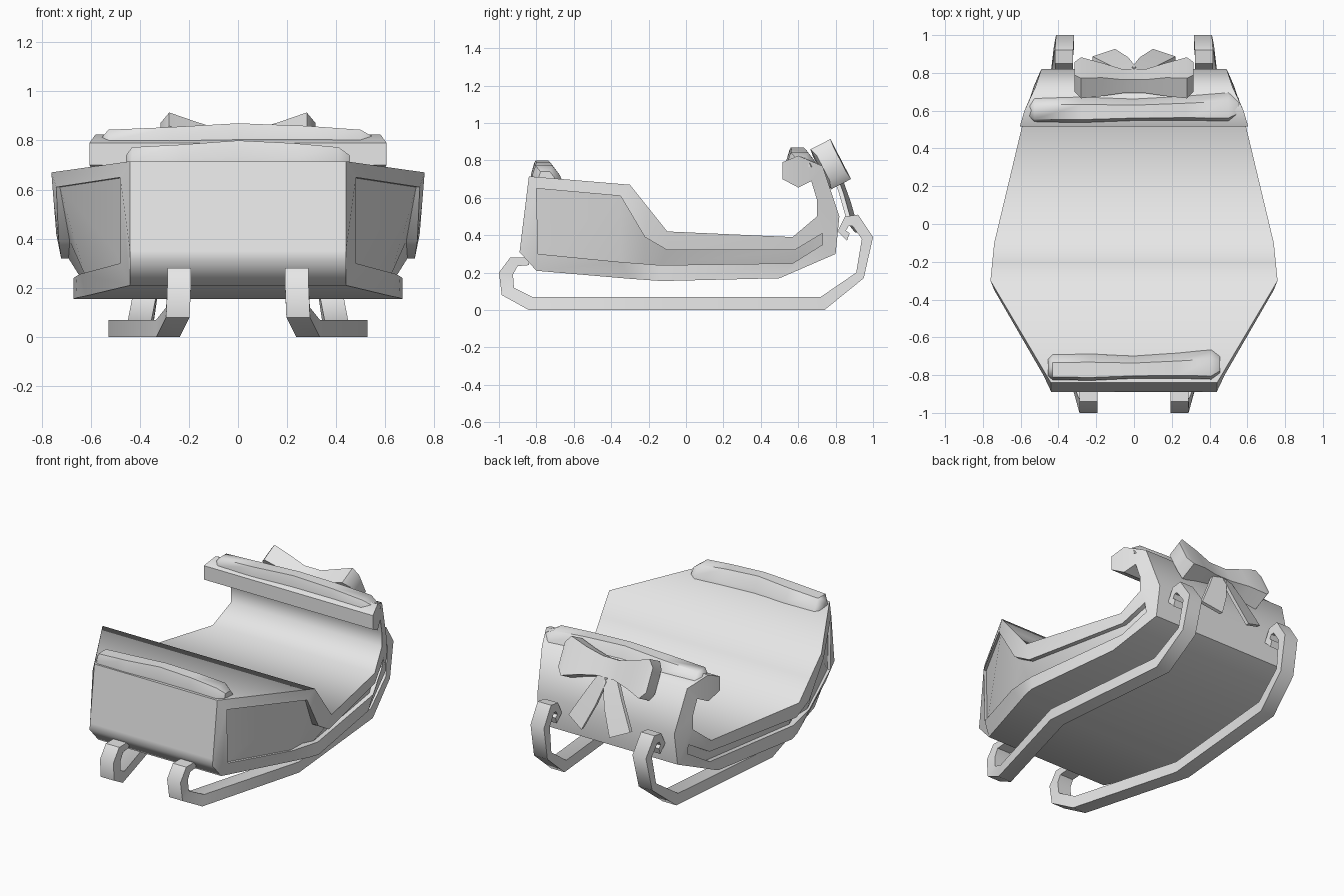
import bpy, bmesh, math
from mathutils import Vector

cube = bpy.data.objects.get("Cube")
if cube:
    bpy.data.objects.remove(cube)

grey = bpy.data.materials.new("light_grey")
grey.use_nodes = True
grey.diffuse_color = (0.8, 0.8, 0.8, 1)
grey.node_tree.nodes["Principled BSDF"].inputs["Base Color"].default_value = (0.8, 0.8, 0.8, 1)


def finish(name, bm, angle=40):
    bmesh.ops.recalc_face_normals(bm, faces=bm.faces)
    mesh = bpy.data.meshes.new(name)
    bm.to_mesh(mesh)
    bm.free()
    mesh.materials.append(grey)
    obj = bpy.data.objects.new(name, mesh)
    bpy.context.collection.objects.link(obj)
    bpy.ops.object.select_all(action='DESELECT')
    obj.select_set(True)
    bpy.context.view_layer.objects.active = obj
    bpy.ops.object.shade_smooth_by_angle(angle=math.radians(angle))


def loft(name, rings, angle=40):
    """Skin a row of equal rings and close both ends."""
    bm = bmesh.new()
    rows = [[bm.verts.new(p) for p in ring] for ring in rings]
    n = len(rows[0])
    for a, b in zip(rows, rows[1:]):
        for i in range(n):
            j = (i + 1) % n
            bm.faces.new((a[i], a[j], b[j], b[i]))
    bm.faces.new(rows[0])
    bm.faces.new(rows[-1][::-1])
    finish(name, bm, angle)


# Sleigh body: stations from front to curled back, as (half width, y, z)
top = [(.44, -.84, .715), (.76, -.30, .67), (.75, -.20, .545), (.74, -.10, .42), (.58, .57, .39),
       (.54, .70, .50), (.54, .70, .59), (.55, .67, .69), (.58, .60, .655), (.605, .515, .70)]
bottom = [(.44, -.80, .21), (.62, -.30, .167), (.655, -.20, .16), (.67, -.13, .155), (.58, .50, .17),
          (.50, .80, .30), (.49, .82, .50), (.52, .73, .77), (.58, .60, .825), (.605, .515, .79)]
nose = [(.44, -.885, .35), (.44, -.89, .31)]
# Recessed panel border on the flank, and how deep the panel sits at each point
panel_top = [(.48, -.80, .65), (.74, -.35, .61), (.73, -.22, .39), (.72, -.10, .32),
             (.575, .58, .32), (.53, .73, .41)]
panel_bottom = [(.48, -.79, .30), (.64, -.35, .257), (.66, -.22, .247), (.67, -.14, .24),
                (.57, .57, .25), (.52, .73, .35)]
depths = [.02, .015, .045, .03, .03, .03]

bm = bmesh.new()
outlines = []
for side in (-1, 1):
    def chain(points, insets=None):
        return [bm.verts.new((side * (x - d), y, z))
                for (x, y, z), d in zip(points, insets or [0] * len(points))]
    t, b, f = chain(top), chain(bottom), chain(nose)
    pt, pb = chain(panel_top), chain(panel_bottom)
    rt, rb = chain(panel_top, depths), chain(panel_bottom, depths)
    last = len(pt) - 1
    for i in range(last):
        for lower, upper in ((pt, t), (rt, pt), (rb, rt), (pb, rb), (b, pb)):
            bm.faces.new((lower[i], lower[i + 1], upper[i + 1], upper[i]))
    # Panel ends and the plain curled back
    bm.faces.new((t[0], pt[0], pb[0], b[0], f[1], f[0]))
    bm.faces.new((t[last], pt[last], pb[last], b[last]))
    for i in (0, last):
        bm.faces.new((pt[i], rt[i], rb[i], pb[i]))
    for i in range(last, len(t) - 1):
        bm.faces.new((b[i], b[i + 1], t[i + 1], t[i]))
    outlines.append(t + b[::-1] + f[::-1])
left, right = outlines
for i in range(len(left)):
    j = (i + 1) % len(left)
    bm.faces.new((left[i], left[j], right[j], right[i]))
finish("sleigh_body", bm, 50)


# Snow lying on the front and back edges
def snow(name, half, y, z, lift):
    rings = []
    for u, width, height in ((-1, .6, .45), (-.95, .9, .75), (-.5, .95, .85), (0, .8, 1),
                             (.5, .9, .9), (.9, 1.05, .75), (1, .6, .45)):
        shape = [(-.07, 0), (-.072, .4), (-.055, 1), (.03, 1), (.07, .35), (.08, 0)]
        shift = .015 * max(u, 0)
        rings.append([(u * half, y + shift + a * width, z + lift * c * height) for a, c in shape])
    loft(name, rings, 50)


snow("front_snow", .455, -.76, .69, .11)
snow("back_snow", .555, .605, .765, .105)

# Runners: outer and inner edge of the bent bar, with its sideways position
bar = [(.24, -.84, .28, -.84, .24), (.24, -.94, .28, -.90, .235), (.24, -1, .20, -.925, .19),
       (.245, -.985, .08, -.92, .12), (.285, -.84, 0, -.82, .07), (.48, -.13, 0, -.13, .07),
       (.40, .74, 0, .72, .07), (.375, .95, .17, .91, .20), (.365, 1, .39, .94, .38),
       (.37, .92, .51, .89, .45), (.37, .85, .50, .87, .45), (.37, .81, .42, .855, .425),
       (.37, .86, .37, .875, .41)]
for name, side in (("left_runner", 1), ("right_runner", -1)):
    rings = []
    for x, y1, z1, y2, z2 in bar:
        a, c = side * x - .048, side * x + .048
        rings.append([(a, y1, z1), (c, y1, z1), (c, y2, z2), (a, y2, z2)])
    loft(name, rings, 50)

# Bow on the back: flared loops and two tails
tilt = Vector((0, -.46, .89))
out = Vector((0, .89, .46))
centre = Vector((0, .765, .775))


def bow_ring(x, high, thick, push=0):
    c = centre + Vector((x, 0, 0)) + out * push
    return [c + tilt * high * s + out * thick * d for s, d in ((-1, -1), (1, -1), (1, 1), (-1, 1))]


loops = [(.06, .06, .04, -.01), (.17, .085, .055, 0), (.28, .12, .06, .01), (.315, .075, .05, .015)]
bow = [bow_ring(-x, h, d, p) for x, h, d, p in loops[::-1]]
bow += [bow_ring(x, h, d, p) for x, h, d, p in loops]
loft("bow_loops", bow, 40)
for name, side in (("left_bow_tail", 1), ("right_bow_tail", -1)):
    rings = []
    for x, y, z, w in ((.02, .80, .74, .03), (.08, .85, .60, .05), (.16, .895, .44, .06)):
        rings.append([(side * (x + sx * w), y - sx * .02 + sy * .012, z + sx * .025)
                      for sx, sy in ((-1, -1), (1, -1), (1, 1), (-1, 1))])
    loft(name, rings, 40)
